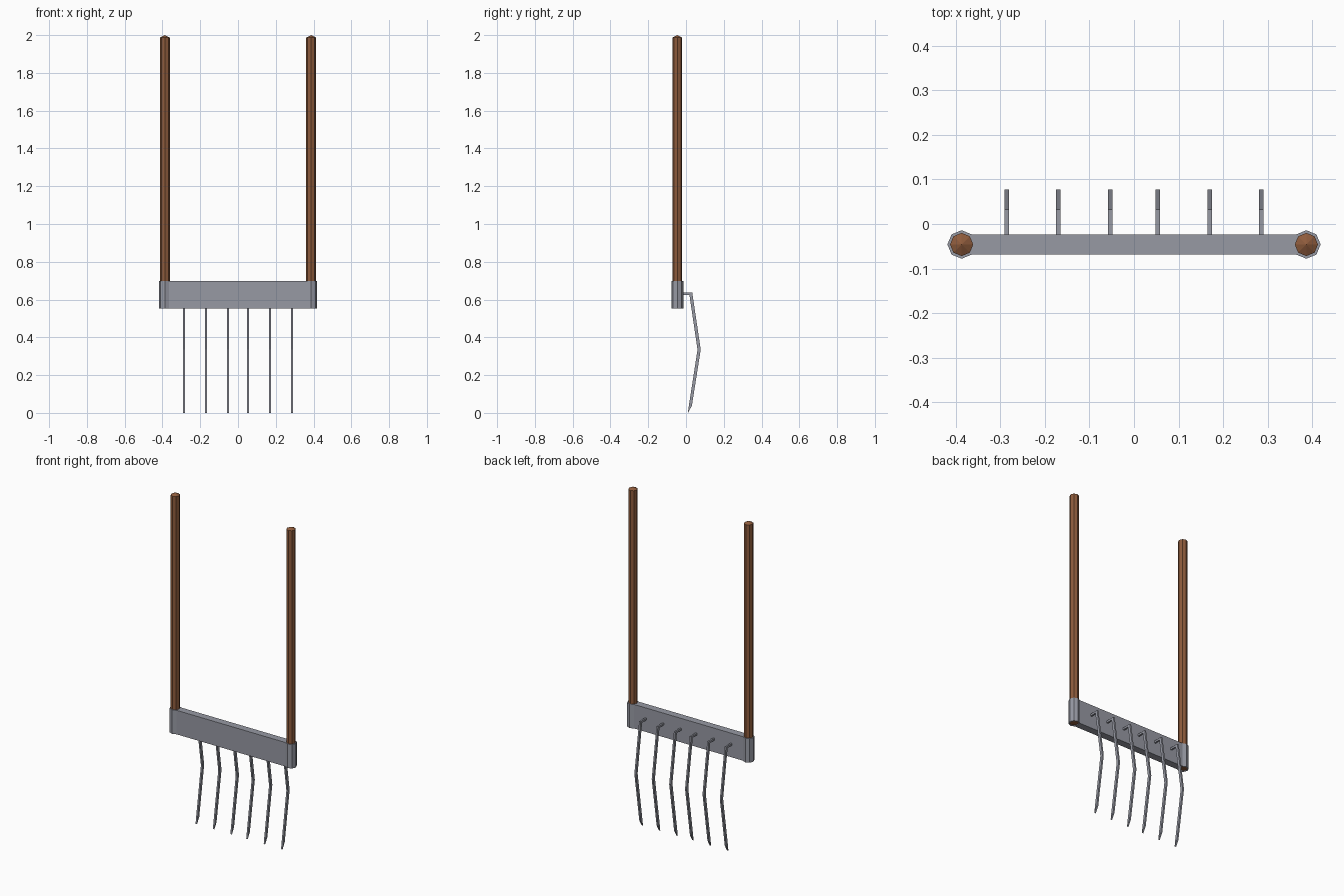
import bpy, bmesh, math

if "Cube" in bpy.data.objects:
    bpy.data.objects.remove(bpy.data.objects["Cube"])


def material(name, rgb):
    m = bpy.data.materials.new(name)
    m.diffuse_color = (*rgb, 1)
    m.use_nodes = True
    m.node_tree.nodes["Principled BSDF"].inputs["Base Color"].default_value = m.diffuse_color
    return m


STEEL = material("grey steel", (0.31, 0.32, 0.37))
WOOD = material("brown wood", (0.27, 0.105, 0.045))


def finish(name, bm, mat):
    bmesh.ops.recalc_face_normals(bm, faces=bm.faces)
    me = bpy.data.meshes.new(name)
    bm.to_mesh(me)
    bm.free()
    me.materials.append(mat)
    ob = bpy.data.objects.new(name, me)
    bpy.context.collection.objects.link(ob)
    return ob


def lathe(name, cx, cy, profile, mat, closed=False, sides=8):
    """Revolve (radius, z) points; radius 0 gives a pole."""
    bm = bmesh.new()
    rings = []
    for r, z in profile:
        if r == 0:
            rings.append([bm.verts.new((cx, cy, z))] * sides)
        else:
            rings.append([bm.verts.new((cx + r * math.cos(math.tau * i / sides),
                                        cy + r * math.sin(math.tau * i / sides), z))
                          for i in range(sides)])
    pairs = list(zip(rings, rings[1:]))
    if closed:
        pairs.append((rings[-1], rings[0]))
    for a, b in pairs:
        for i in range(sides):
            j = (i + 1) % sides
            bm.faces.new(list(dict.fromkeys((a[i], a[j], b[j], b[i]))))
    return finish(name, bm, mat)


def extrude_x(name, outline, x0, x1, mat):
    """Extrude a (y, z) outline along x."""
    bm = bmesh.new()
    face = bm.faces.new([bm.verts.new((x0, y, z)) for y, z in outline])
    ext = bmesh.ops.extrude_face_region(bm, geom=[face])
    verts = [v for v in ext["geom"] if isinstance(v, bmesh.types.BMVert)]
    bmesh.ops.translate(bm, verts=verts, vec=(x1 - x0, 0, 0))
    return finish(name, bm, mat)


BAR_Y = -0.046
BOTTOM, TOP = 0.552, 0.697

# Handles with low pointed ends, set in octagonal sockets
for side, label in ((-1, "left"), (1, "right")):
    x = side * 0.387
    lathe(label + "_handle", x, BAR_Y,
          [(0, BOTTOM + 0.004), (0.026, BOTTOM + 0.004), (0.026, 1.987), (0, 2.0)], WOOD)
    lathe(label + "_socket", x, BAR_Y,
          [(0.032, BOTTOM), (0.032, TOP), (0.026, TOP), (0.026, BOTTOM)], STEEL, closed=True)

# Crossbar between the sockets
extrude_x("crossbar", [(BAR_Y - 0.022, BOTTOM), (BAR_Y + 0.022, BOTTOM),
                       (BAR_Y + 0.022, TOP), (BAR_Y - 0.022, TOP)], -0.365, 0.365, STEEL)

# Six bent tines with slanted tips
TINE = [(-0.03, 0.637), (0.033, 0.637), (0.078, 0.335), (0.031, 0.037), (0.01, 0.0),
        (0.015, 0.037), (0.061, 0.335), (0.018, 0.625), (-0.03, 0.625)]
for i, x in enumerate((-0.286, -0.17, -0.053, 0.053, 0.17, 0.286)):
    extrude_x(f"tine_{i + 1}", TINE, x - 0.005, x + 0.005, STEEL)
